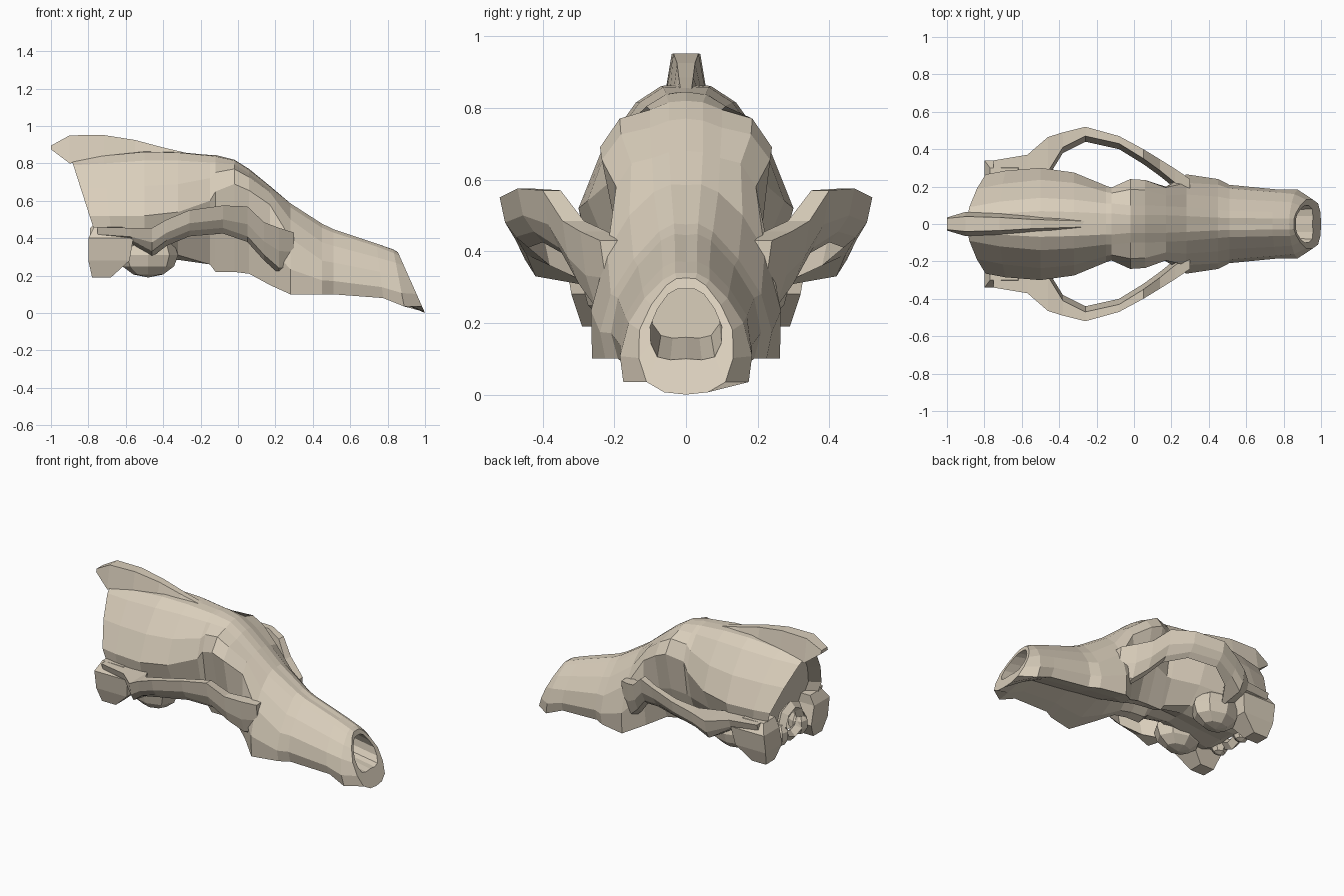
import bpy, bmesh, math
from mathutils import Vector

if "Cube" in bpy.data.objects:
    bpy.data.objects.remove(bpy.data.objects["Cube"])

bone = bpy.data.materials.new("bone")
bone.diffuse_color = (0.70, 0.62, 0.50, 1)
bone.use_nodes = True
bone.node_tree.nodes["Principled BSDF"].inputs["Base Color"].default_value = bone.diffuse_color


def loft(name, rings):
    """Skin a run of equal closed rings and cap both ends."""
    bm = bmesh.new()
    rows = [[bm.verts.new(p) for p in r] for r in rings]
    n = len(rows[0])
    for a, b in zip(rows, rows[1:]):
        for i in range(n):
            j = (i + 1) % n
            bm.faces.new((a[i], a[j], b[j], b[i]))
    bm.faces.new(rows[0])
    bm.faces.new(rows[-1][::-1])
    bmesh.ops.recalc_face_normals(bm, faces=bm.faces)
    me = bpy.data.meshes.new(name)
    bm.to_mesh(me)
    bm.free()
    ob = bpy.data.objects.new(name, me)
    bpy.context.collection.objects.link(ob)
    me.materials.append(bone)
    return ob


def section(x, s, zt, yc, zc, yw, zw, yl, zl, zb):
    """Symmetric ring through crown, widest and lower points, rounded, leaning by s."""
    half = [(yc, zc), (yw, zw), (yl, zl)]
    pts = [(0, zt)] + half + [(0, zb)] + [(-y, z) for y, z in reversed(half)]
    pts = [Vector(p) for p in pts]
    n, ring = len(pts), []
    for i in range(n):
        a, b, c, d = (pts[(i + k) % n] for k in (-1, 0, 1, 2))
        ring += [b, (9 * (b + c) - a - d) / 16]
    return [Vector((x + s * (zt - p.y) / (zt - zb), p.x, p.y)) for p in ring]


# x, lean, top z, crown y z, widest y z, lower y z, middle bottom z
cranium = [
    (-.89, .17, .82, .09, .79, .265, .52, .20, .29, .29),
    (-.72, .06, .84, .12, .80, .285, .52, .21, .28, .26),
    (-.50, 0, .865, .14, .815, .30, .52, .18, .28, .27),
    (-.32, 0, .86, .13, .815, .275, .54, .13, .31, .29),
    (-.15, 0, .845, .11, .805, .205, .60, .10, .26, .30),
    (-.12, 0, .845, .11, .805, .195, .65, .10, .22, .30),
    (-.02, 0, .82, .10, .795, .24, .69, .10, .22, .29),
    (.06, 0, .77, .10, .745, .235, .655, .11, .21, .27),
]
muzzle = [
    (.17, 0, .68, .095, .66, .195, .58, .17, .15, .22),
    (.28, 0, .585, .09, .565, .22, .40, .262, .10, .19),
    (.45, 0, .475, .075, .455, .21, .28, .225, .10, .17),
    (.51, 0, .445, .07, .43, .19, .27, .19, .10, .16),
    (.74, .03, .37, .065, .355, .17, .22, .165, .08, .13),
    (.83, .05, .34, .065, .32, .16, .20, .175, .035, .08),
    (.855, .145, .325, .055, .305, .13, .18, .11, .035, 0),
    (.865, .09, .295, .05, .28, .10, .19, .08, .105, .10),
    (.60, 0, .34, .04, .33, .10, .24, .07, .165, .16),
]
rings = [section(*r) for r in cranium + muzzle]
# sunken occipital plate behind the nuchal rim
centre = Vector((-.80, 0, .52))
hollow = [centre + (p - centre) * .86 + Vector((.07, 0, 0)) for p in rings[0]]
loft("skull_body", [hollow] + rings)

# sagittal crest: x, base half width, top half width, base z, top z
crest = [(-1.0, .035, .03, .875, .895), (-.90, .065, .04, .80, .95),
         (-.72, .06, .035, .82, .952), (-.55, .045, .025, .84, .925),
         (-.40, .035, .02, .845, .885), (-.24, .025, .015, .83, .848)]
loft("sagittal_crest", [[(x, -b, lo), (x, b, lo), (x, t, hi), (x, -t, hi)]
                        for x, b, t, lo, hi in crest])

# cheek arch: x, outer y, inner y, top z, bottom z
arch = [(.30, .24, .17, .43, .22), (.22, .295, .22, .455, .21), (.14, .345, .285, .485, .28),
        (.05, .40, .35, .57, .38), (-.08, .47, .43, .575, .425),
        (-.26, .52, .47, .55, .41), (-.38, .49, .41, .50, .36),
        (-.46, .465, .28, .455, .30), (-.57, .37, .22, .455, .36),
        (-.75, .34, .22, .46, .38)]
# bony lump behind the ear: z, x min, x max, y min, y max
mastoid = [(.46, -.77, -.62, .18, .30), (.40, -.80, -.56, .18, .34),
           (.28, -.80, -.58, .15, .32), (.19, -.78, -.68, .20, .29)]
for side, s in (("left", 1), ("right", -1)):
    loft("cheek_arch_" + side,
         [[(x, s * o, t), (x, s * (o - .015), (t + b) / 2), (x, s * (o - .045), b + .03),
           (x, s * (i - .03), b), (x, s * i, t)] for x, o, i, t, b in arch])
    loft("mastoid_" + side,
         [[(x0, s * y0, z), (x1, s * y0, z), (x1, s * y1, z), (x0, s * y1, z)]
          for z, x0, x1, y0, y1 in mastoid])
    # ear capsule under the braincase
    bpy.ops.mesh.primitive_uv_sphere_add(segments=8, ring_count=6, radius=1,
                                         location=(-.48, s * .17, .31))
    ob = bpy.context.object
    ob.name = "ear_capsule_" + side
    ob.scale = (.16, .12, .12)
    ob.data.materials.append(bone)
    # joint knob beside the spinal opening
    bpy.ops.mesh.primitive_uv_sphere_add(segments=7, ring_count=5, radius=1,
                                         location=(-.74, s * .10, .31))
    ob = bpy.context.object
    ob.name = "condyle_" + side
    ob.scale = (.065, .055, .08)
    ob.data.materials.append(bone)

# rim of the spinal opening
bpy.ops.mesh.primitive_torus_add(major_segments=8, minor_segments=4, major_radius=.095,
                                 minor_radius=.035, location=(-.755, 0, .36),
                                 rotation=(0, math.pi / 2, 0))
bpy.context.object.name = "spinal_opening_rim"
bpy.context.object.data.materials.append(bone)
